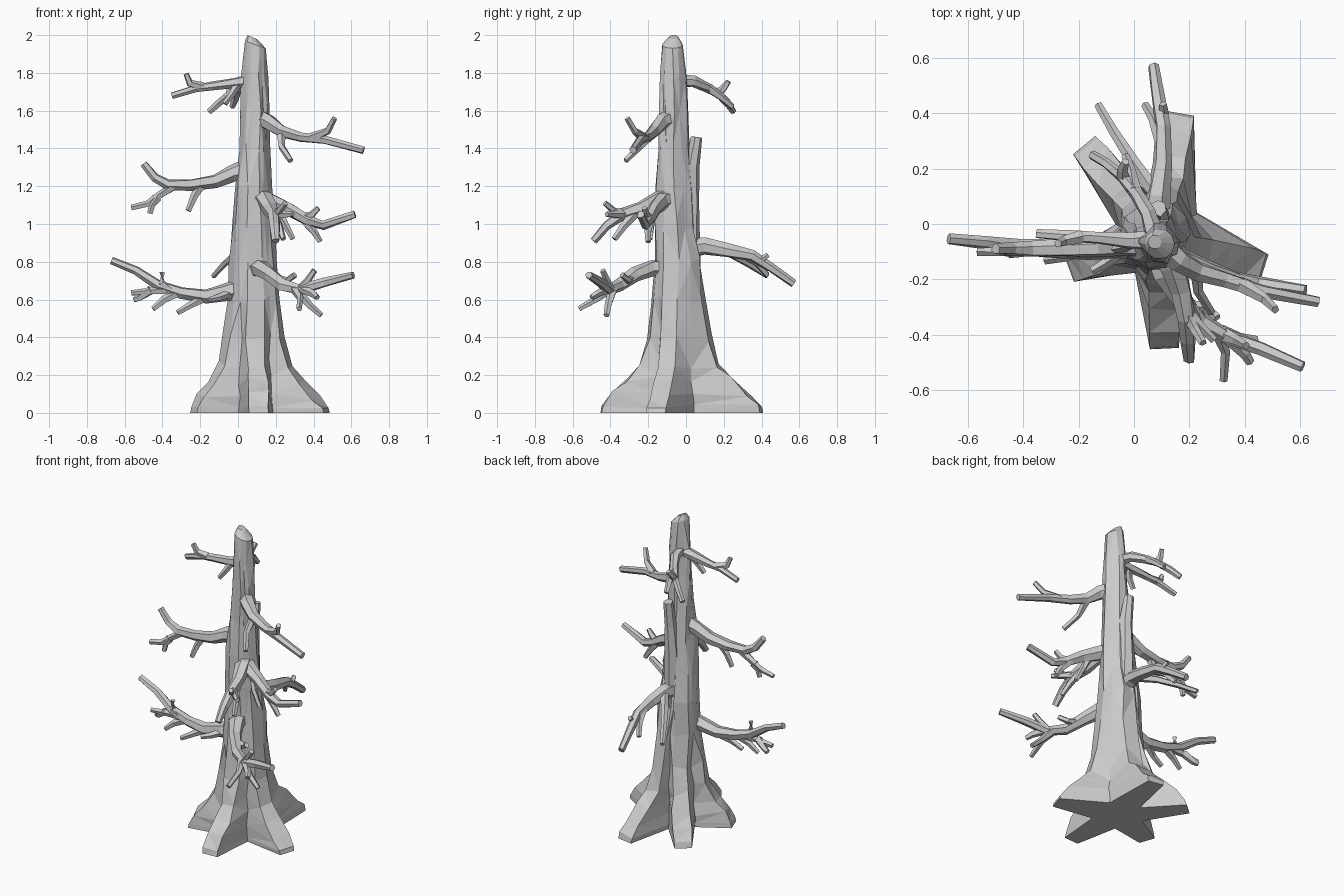
import bpy, bmesh, math, random
from mathutils import Vector, Matrix

random.seed(7)


def finish(name, bm):
    bmesh.ops.recalc_face_normals(bm, faces=bm.faces)
    mesh = bpy.data.meshes.new(name)
    bm.to_mesh(mesh)
    bm.free()
    ob = bpy.data.objects.new(name, mesh)
    bpy.context.collection.objects.link(ob)
    return ob


def skin(bm, rings):
    """Bridge successive vertex rings and cap both ends."""
    n = len(rings[0])
    for a, b in zip(rings, rings[1:]):
        for i in range(n):
            j = (i + 1) % n
            bm.faces.new((a[i], a[j], b[j], b[i]))
    bm.faces.new(rings[0][::-1])
    bm.faces.new(rings[-1])


def tube(bm, pts, r0, r1, sides=5):
    """Faceted, tapering, slightly irregular limb along a path."""
    pts = [Vector(p) for p in pts]
    rings = []
    for k, p in enumerate(pts):
        d = (pts[min(k + 1, len(pts) - 1)] - pts[max(k - 1, 0)]).normalized()
        side = d.cross(Vector((0, 0, 1)))
        side = side.normalized() if side.length > 0.05 else Vector((1, 0, 0))
        up = side.cross(d)
        r = r0 + (r1 - r0) * (k / (len(pts) - 1)) ** 0.7
        ring = []
        for i in range(sides):
            a = 2 * math.pi * (i + 0.25) / sides
            q = r * random.uniform(0.88, 1.14)
            ring.append(bm.verts.new(p + (side * math.cos(a) + up * math.sin(a)) * q))
        rings.append(ring)
    skin(bm, rings)


def branch(name, main, twigs, r0=0.056, r1=0.02):
    bm = bmesh.new()
    tube(bm, main, r0, r1, 6)
    for t in twigs:
        tube(bm, t, 0.026, 0.015)
    finish(name, bm)


# Trunk with five flaring roots: z, centre x, centre y, radius, root spread
levels = [(0, .09, -.04, .17, 1), (.035, .09, -.04, .17, .97), (.09, .09, -.04, .165, .76),
          (.17, .09, -.04, .155, .47), (.26, .085, -.04, .15, .24), (.4, .085, -.04, .14, .1),
          (.6, .083, -.042, .132, .03), (.8, .08, -.045, .122, .01), (1.0, .08, -.055, .108, 0),
          (1.2, .083, -.06, .098, 0), (1.4, .085, -.063, .084, 0), (1.6, .088, -.066, .076, 0),
          (1.78, .09, -.07, .068, 0), (1.95, .092, -.072, .055, 0)]
roots = [(.11, -.45), (.47, -.16), (.165, .40), (-.18, .285), (-.235, -.16)]
bm = bmesh.new()
angs = [math.atan2(y + .04, x - .09) for x, y in roots]
angs = [a + 2 * math.pi if a < angs[0] else a for a in angs]
rings = []
for z, cx, cy, r, f in levels:
    ring = []
    for i, (tx, ty) in enumerate(roots):
        a = angs[i]
        nxt = angs[i + 1] if i < 4 else angs[0] + 2 * math.pi
        for s in (-1, 1):                                  # two corners of a root tip
            b = a + s * 0.32
            c = Vector((cx + r * math.cos(b), cy + r * math.sin(b), z))
            w = 0.052
            tip = Vector((tx - s * w * math.sin(a), ty + s * w * math.cos(a), z))
            ring.append(c.lerp(tip, f))
        b = (a + nxt) / 2                                  # valley between roots
        v = r * (0.98 if z > .4 else 0.93)
        ring.append(Vector((cx + v * math.cos(b), cy + v * math.sin(b), z)))
    for p in ring:
        if 0 < z < 1.9:
            p += Vector((random.uniform(-1, 1), random.uniform(-1, 1), 3 * random.uniform(-1, 1))) * min(.009, z * .1)
        if z > 1.9:
            p.z += (.09 - p.x) * 0.35
    rings.append([bm.verts.new(p) for p in ring])
# small slanted broken tip
rings.append([bm.verts.new(Vector((.075, -.065, 1.99)) + (v.co - Vector((.092, -.072, v.co.z))) * .45
                           + Vector((0, 0, (.09 - v.co.x) * .2))) for v in rings[-1]])
skin(bm, rings)
bmesh.ops.triangulate(bm, faces=[f for f in bm.faces if len(f.verts) == 4])
finish("trunk", bm)

# Broken ridge standing against the back of the trunk
bm = bmesh.new()
tube(bm, [(.09, .0, .5), (.085, .015, .8), (.085, .025, 1.1), (.088, .035, 1.3), (.09, .058, 1.46)], .075, .03, 6)
finish("back_stub", bm)

# Branches: main path, then twigs
branch("lower_left_branch",
       [(.06, -.06, .67), (-.05, -.08, .64), (-.17, -.09, .615), (-.3, -.09, .635), (-.42, -.085, .675),
        (-.54, -.065, .755), (-.67, -.055, .805)],
       [[(-.34, -.09, .65), (-.45, -.09, .645), (-.565, -.09, .635)],
        [(-.36, -.09, .65), (-.405, -.1, .69), (-.4, -.1, .745)],
        [(-.46, -.09, .65), (-.52, -.07, .61), (-.55, -.06, .6)],
        [(-.31, -.09, .64), (-.39, -.1, .6), (-.45, -.11, .55)],
        [(-.18, -.09, .61), (-.25, -.12, .57), (-.32, -.13, .53)],
        [(-.02, -.08, .64), (-.1, -.14, .61), (-.15, -.17, .6)]])

branch("lower_front_branch",
       [(.09, -.08, .76), (.12, -.18, .765), (.17, -.27, .73), (.24, -.35, .675), (.33, -.405, .655),
        (.46, -.45, .69), (.61, -.515, .73)],
       [[(.3, -.39, .66), (.33, -.46, .61), (.325, -.565, .55)],
        [(.33, -.4, .655), (.37, -.42, .7), (.405, -.44, .755)],
        [(.31, -.39, .65), (.38, -.41, .57), (.44, -.42, .515)],
        [(.34, -.41, .655), (.4, -.47, .63), (.42, -.5, .61)],
        [(.2, -.3, .71), (.26, -.3, .7), (.3, -.34, .73)]])

branch("lower_back_branch",
       [(.08, .0, .87), (.09, .1, .885), (.105, .22, .86), (.105, .35, .835), (.09, .45, .77), (.07, .57, .685)],
       [[(.07, .12, .88), (.0, .22, .85), (-.07, .33, .79), (-.13, .43, .725)],
        [(.1, .36, .83), (.11, .4, .81), (.105, .435, .835)],
        [(.1, .3, .84), (.07, .38, .79), (.04, .43, .73)]])

branch("middle_right_branch",
       [(.1, -.07, 1.13), (.17, -.13, 1.12), (.27, -.17, 1.08), (.37, -.2, 1.02), (.45, -.215, .995), (.62, -.24, 1.05)],
       [[(.34, -.19, 1.03), (.39, -.21, 1.05), (.425, -.22, 1.085)],
        [(.34, -.19, 1.03), (.4, -.2, .96), (.435, -.2, .905)],
        [(.22, -.15, 1.09), (.24, -.18, 1.02), (.29, -.19, .92)]])

branch("middle_front_branch",
       [(.1, -.07, 1.14), (.14, -.15, 1.13), (.17, -.24, 1.08), (.19, -.34, 1.05), (.195, -.42, .99), (.2, -.49, .91)],
       [[(.19, -.32, 1.05), (.22, -.38, 1.07), (.25, -.43, 1.11)],
        [(.18, -.27, 1.06), (.22, -.33, .99), (.24, -.38, .92)],
        [(.19, -.32, 1.05), (.24, -.37, 1.05), (.29, -.42, 1.05)]], .06)

branch("upper_left_branch",
       [(.05, -.07, 1.29), (-.03, -.075, 1.265), (-.12, -.08, 1.225), (-.25, -.085, 1.205), (-.37, -.09, 1.205),
        (-.44, -.09, 1.245), (-.5, -.09, 1.32)],
       [[(-.34, -.09, 1.2), (-.42, -.09, 1.15), (-.48, -.1, 1.105), (-.565, -.1, 1.085)],
        [(-.43, -.09, 1.14), (-.455, -.1, 1.1), (-.465, -.1, 1.055)],
        [(-.19, -.085, 1.21), (-.23, -.09, 1.15), (-.265, -.1, 1.07)]])

branch("upper_right_branch",
       [(.1, -.07, 1.56), (.16, -.13, 1.54), (.23, -.17, 1.49), (.33, -.2, 1.46), (.46, -.24, 1.445), (.665, -.28, 1.39)],
       [[(.39, -.22, 1.455), (.475, -.27, 1.49), (.51, -.31, 1.56)],
        [(.23, -.17, 1.48), (.23, -.24, 1.41), (.28, -.32, 1.335)]], .05)

branch("top_left_branch",
       [(.06, -.06, 1.755), (-.02, -.06, 1.745), (-.13, -.05, 1.73), (-.22, -.045, 1.72), (-.35, -.035, 1.68)],
       [[(-.19, -.045, 1.725), (-.255, -.06, 1.745), (-.275, -.07, 1.795)],
        [(.0, -.06, 1.745), (-.03, -.08, 1.69), (-.07, -.09, 1.635)]], .036, .017)

branch("top_back_branch",
       [(.075, -.04, 1.76), (.05, .04, 1.755), (.01, .11, 1.725), (-.04, .17, 1.69), (-.1, .22, 1.64), (-.15, .25, 1.595)],
       [[(-.04, .17, 1.69), (-.04, .2, 1.72), (-.03, .225, 1.755)],
        [(-.0, .12, 1.72), (-.01, .19, 1.67), (-.03, .245, 1.62)]], .036, .017)
